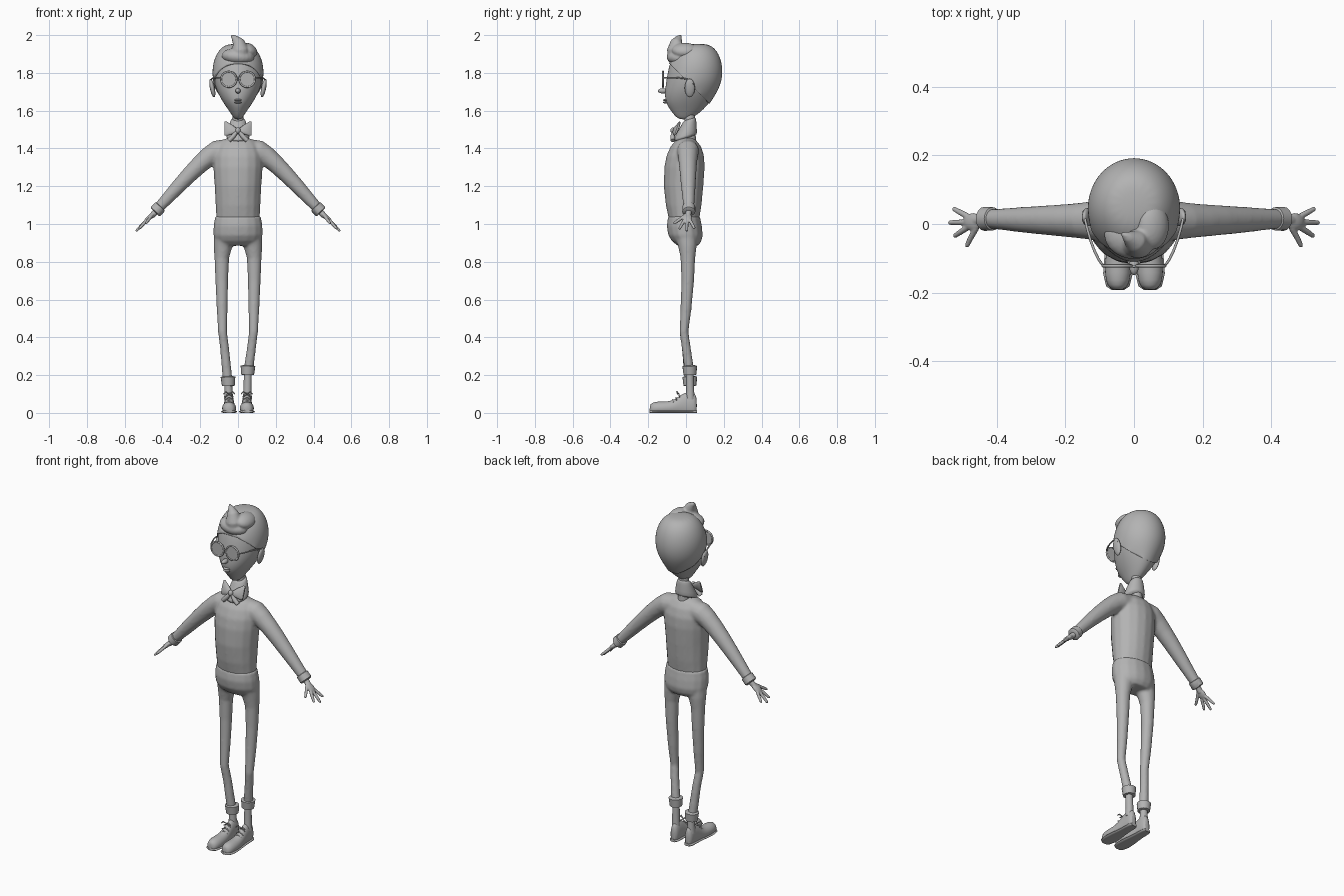
import bpy, bmesh, math
from mathutils import Vector, Matrix

cube = bpy.data.objects.get("Cube")
if cube:
    bpy.data.objects.remove(cube, do_unlink=True)

grey = bpy.data.materials.new("plain grey")
grey.use_nodes = True
grey.diffuse_color = (0.45, 0.45, 0.45, 1)
grey.node_tree.nodes["Principled BSDF"].inputs["Base Color"].default_value = grey.diffuse_color

SEGMENTS = 16
ANGLES = [math.tau * i / SEGMENTS for i in range(SEGMENTS)]
SIDES = (("left", 1), ("right", -1))


def skin_rings(bm, rings):
    """Bridge a list of point rings and close both ends."""
    loops = [[bm.verts.new(p) for p in ring] for ring in rings]
    for low, high in zip(loops, loops[1:]):
        for i in range(SEGMENTS):
            j = (i + 1) % SEGMENTS
            bm.faces.new((low[i], low[j], high[j], high[i]))
    bm.faces.new(loops[0])
    bm.faces.new(loops[-1])


def loft(bm, profile, grow=0.0, x=0.0, tilt=0.0):
    """Stack ellipses given as (z, half width, front y, back y)."""
    rings = []
    for z, half, front, back in profile:
        mid, deep = (front + back) / 2, (back - front) / 2 + grow
        rings.append([Vector((x + (half + grow) * math.cos(a),
                              mid + deep * math.sin(a),
                              z + tilt * deep * math.sin(a))) for a in ANGLES])
    skin_rings(bm, rings)


def tube(bm, path, side=1):
    """Sweep a circle along points given as (x, y, z, radius)."""
    points = [Vector((side * x, y, z)) for x, y, z, r in path]
    whole = (points[-1] - points[0]).normalized()
    ref = Vector((1, 0, 0)) if abs(whole.y) > 0.7 else Vector((0, 1, 0))
    rings = []
    for i, p in enumerate(points):
        along = points[min(i + 1, len(points) - 1)] - points[max(i - 1, 0)]
        u = along.cross(ref).normalized()
        v = along.cross(u).normalized()
        rings.append([p + path[i][3] * (u * math.cos(a) + v * math.sin(a)) for a in ANGLES])
    skin_rings(bm, rings)


def shoe_shape(bm, stations, x, grow=0.0, limit=1.0):
    """Flat-bottomed sections along y given as (y, half width, height)."""
    rings = []
    for y, half, height in stations:
        top = min(height, limit)
        mid = top * 0.4
        rings.append([Vector((x + (half + grow) * math.cos(a), y,
                              max(0, mid + (top - mid) * math.sin(a)))) for a in ANGLES])
    skin_rings(bm, rings)


def ellipsoid(bm, centre, size, turn=0.0):
    place = Matrix.Translation(centre) @ Matrix.Rotation(turn, 4, "Y") @ Matrix.Diagonal((*size, 1))
    bmesh.ops.create_uvsphere(bm, u_segments=20, v_segments=12, radius=1, matrix=place)


def dress(obj):
    """Give the object its colour and smooth shading."""
    obj.data.materials.append(grey)
    bpy.ops.object.select_all(action="DESELECT")
    obj.select_set(True)
    bpy.context.view_layer.objects.active = obj
    bpy.ops.object.shade_smooth_by_angle(angle=math.radians(50))


def finish(bm, name, subdivide=0, voxel=0.0, shell=0.0):
    bmesh.ops.recalc_face_normals(bm, faces=bm.faces)
    mesh = bpy.data.meshes.new(name)
    bm.to_mesh(mesh)
    bm.free()
    obj = bpy.data.objects.new(name, mesh)
    bpy.context.collection.objects.link(obj)
    dress(obj)
    if subdivide:
        obj.modifiers.new("round", "SUBSURF").levels = subdivide
        obj.modifiers["round"].render_levels = subdivide
    if shell:
        obj.modifiers.new("thick", "SOLIDIFY").thickness = shell
    if voxel:
        blend = obj.modifiers.new("blend", "REMESH")
        blend.mode, blend.voxel_size, blend.use_smooth_shade = "VOXEL", voxel, True
        soft = obj.modifiers.new("soften", "SMOOTH")
        soft.factor, soft.iterations = 0.5, 8
    return obj


# Head and face
HEAD = [(1.553, .014, -.035, .015), (1.572, .03, -.06, .05), (1.60, .049, -.082, .088),
        (1.64, .078, -.11, .125), (1.69, .108, -.116, .158), (1.74, .127, -.11, .182),
        (1.79, .134, -.102, .192), (1.84, .132, -.092, .19), (1.89, .117, -.072, .176),
        (1.93, .09, -.04, .15), (1.955, .05, .01, .11)]
bm = bmesh.new()
loft(bm, HEAD)
finish(bm, "head", subdivide=2)
bm = bmesh.new()
ellipsoid(bm, (0, -.122, 1.705), (.014, .027, .014))
finish(bm, "nose")
bm = bmesh.new()
for z in (1.644, 1.656):
    ellipsoid(bm, (0, -.108, z), (.02, .014, .006))
finish(bm, "lips")
for label, s in SIDES:
    bm = bmesh.new()
    ellipsoid(bm, (s * .136, .02, 1.72), (.013, .027, .05), s * .2)
    finish(bm, label + "_ear")

# Hair: shell cut along a slanted hairline, with a swept-up quiff
bm = bmesh.new()
loft(bm, HEAD, grow=.005)
bmesh.ops.bisect_plane(bm, geom=bm.verts[:] + bm.edges[:] + bm.faces[:],
                       plane_co=(0, 0, 1.76), plane_no=(0, 1, 1), clear_inner=True)
finish(bm, "hair", subdivide=2, shell=.012)
bm = bmesh.new()
tube(bm, [(.01, -.045, 1.87, .05), (.012, -.055, 1.925, .046), (.002, -.05, 1.962, .032),
          (-.022, -.036, 1.988, .015), (-.038, -.026, 1.998, .004)])
ellipsoid(bm, (0, -.03, 1.885), (.088, .073, .046), .1)
ellipsoid(bm, (.055, -.005, 1.92), (.05, .07, .036), .5)
finish(bm, "quiff", voxel=.005)

# Glasses
for label, s in SIDES:
    bpy.ops.mesh.primitive_torus_add(location=(s * .049, -.122, 1.766), rotation=(math.pi / 2, 0, 0),
                                     major_radius=.041, minor_radius=.005,
                                     major_segments=32, minor_segments=8)
    rim = bpy.context.object
    rim.name = label + "_glasses_rim"
    dress(rim)
    bpy.ops.mesh.primitive_cylinder_add(vertices=32, radius=.04, depth=.005,
                                        location=(s * .049, -.122, 1.766), rotation=(math.pi / 2, 0, 0))
    lens = bpy.context.object
    lens.name = label + "_lens"
    dress(lens)
    bm = bmesh.new()
    tube(bm, [(.088, -.121, 1.772, .004), (.102, -.11, 1.775, .004), (.128, -.05, 1.775, .004),
              (.145, .02, 1.77, .004), (.147, .042, 1.735, .004)], s)
    finish(bm, label + "_glasses_arm", subdivide=1)
bm = bmesh.new()
tube(bm, [(-.012, -.122, 1.77, .004), (0, -.124, 1.774, .004), (.012, -.122, 1.77, .004)])
finish(bm, "glasses_bridge")

# Neck, collar and bow tie
bm = bmesh.new()
tube(bm, [(0, .02, 1.43, .034), (0, .02, 1.5, .029), (0, .02, 1.6, .028)])
finish(bm, "neck")
bm = bmesh.new()
loft(bm, [(1.45, .062, -.07, .058), (1.462, .064, -.072, .06), (1.51, .052, -.04, .057),
          (1.55, .04, -.018, .054), (1.557, .035, -.01, .05)], tilt=.3)
finish(bm, "collar", subdivide=1)
bm = bmesh.new()
ellipsoid(bm, (0, -.068, 1.495), (.014, .014, .017))
for label, s in SIDES:
    rings = []
    for x, z, height, depth in ((.005, 1.495, .01, .008), (.03, 1.5, .024, .014),
                                (.06, 1.505, .038, .011), (.071, 1.506, .036, .005)):
        rings.append([Vector((s * x, -.062 + x * .25 + depth * math.cos(a) + height * math.sin(a) * .35,
                              z + height * math.sin(a))) for a in ANGLES])
    skin_rings(bm, rings)
    tube(bm, [(.004, -.066, 1.49, .008), (.025, -.07, 1.465, .013), (.048, -.07, 1.442, .012)], s)
finish(bm, "bow_tie")

# Sweater: body and sleeves blended together
bm = bmesh.new()
loft(bm, [(1.02, .115, -.09, .07), (1.1, .119, -.107, .082), (1.2, .124, -.118, .092),
          (1.3, .131, -.115, .099), (1.36, .13, -.104, .096), (1.41, .115, -.082, .08),
          (1.44, .092, -.057, .057), (1.456, .055, -.03, .036)])
for label, s in SIDES:
    tube(bm, [(.06, .01, 1.395, .055), (.11, .01, 1.385, .059), (.15, .01, 1.36, .053), (.2, .01, 1.317, .048),
              (.25, .011, 1.268, .044), (.31, .012, 1.205, .039), (.425, .015, 1.08, .028)], s)
finish(bm, "sweater", voxel=.007)

# Sleeve cuffs and hands
for label, s in SIDES:
    bm = bmesh.new()
    tube(bm, [(.41, .015, 1.094, .028), (.412, .015, 1.092, .034), (.436, .015, 1.066, .035),
              (.44, .015, 1.062, .028)], s)
    finish(bm, label + "_sleeve_cuff")
    bm = bmesh.new()
    tube(bm, [(.43, .015, 1.07, .017), (.46, .01, 1.04, .015)], s)
    ellipsoid(bm, (s * .47, .006, 1.033), (.035, .026, .013), s * .73)
    for tip_x, tip_y, tip_z, start_y in ((.529, .046, .975, .022), (.541, .004, .961, .005),
                                         (.526, -.036, .972, -.01), (.491, -.066, 1.0, -.012)):
        x = .485 if tip_x > .5 else .46
        z = 1.018 if tip_x > .5 else 1.04
        tube(bm, [(x, start_y, z, .009), ((x + tip_x) / 2, (start_y + tip_y) / 2, (z + tip_z) / 2, .0085),
                  (tip_x - .004, tip_y * .95, tip_z + .004, .007), (tip_x, tip_y, tip_z, .003)], s)
    finish(bm, label + "_hand", voxel=.0035).modifiers["soften"].iterations = 3

# Trousers: hips and legs blended together, one cuff rolled higher
bm = bmesh.new()
loft(bm, [(.885, .10, -.045, .065), (.91, .122, -.075, .082), (.94, .131, -.094, .089),
          (.99, .13, -.102, .084), (1.02, .125, -.098, .078), (1.042, .122, -.095, .075)])
for (label, s), hem in zip(SIDES, (.22, .165)):
    tube(bm, [(.072, .002, .93, .056), (.08, .008, .88, .049), (.086, .01, .82, .039), (.086, .009, .7, .034),
              (.084, 0, .55, .029), (.082, -.011, .43, .024), (.071, .002, .34, .024),
              (.054, .018, hem, .026)], s)
finish(bm, "trousers", voxel=.007)

# Trouser cuffs, socks and shoes
SHOE = [(-.193, .014, .038), (-.182, .031, .056), (-.145, .04, .062), (-.09, .036, .06), (-.055, .031, .074),
        (-.025, .028, .1), (.015, .026, .115), (.043, .025, .11), (.058, .015, .085)]
for (label, s), hem in zip(SIDES, (.2, .142)):
    bm = bmesh.new()
    tube(bm, [(.051, .021, hem, .024), (.051, .021, hem + .002, .034), (.053, .02, hem + .048, .039),
              (.053, .02, hem + .053, .026)], s)
    finish(bm, label + "_trouser_cuff")
    bm = bmesh.new()
    tube(bm, [(.05, .022, .07, .024), (.05, .022, .12, .021), (.052, .02, hem + .03, .02)], s)
    finish(bm, label + "_sock")
    bm = bmesh.new()
    shoe_shape(bm, SHOE, s * .047)
    finish(bm, label + "_shoe", subdivide=1)
    bm = bmesh.new()
    shoe_shape(bm, SHOE, s * .047, grow=.003, limit=.016)
    finish(bm, label + "_sole")
    bm = bmesh.new()
    for y, z in ((-.066, .07), (-.05, .082), (-.034, .098)):
        tube(bm, [(.024, y, z - .014, .003), (.047, y - .004, z, .003), (.07, y, z - .014, .003)], s)
    for way in (-1, 1):
        tube(bm, [(.047, -.038, .1, .003), (.047 + way * .018, -.048, .112, .004),
                  (.047 + way * .03, -.045, .1, .003)], s)
    finish(bm, label + "_laces")
